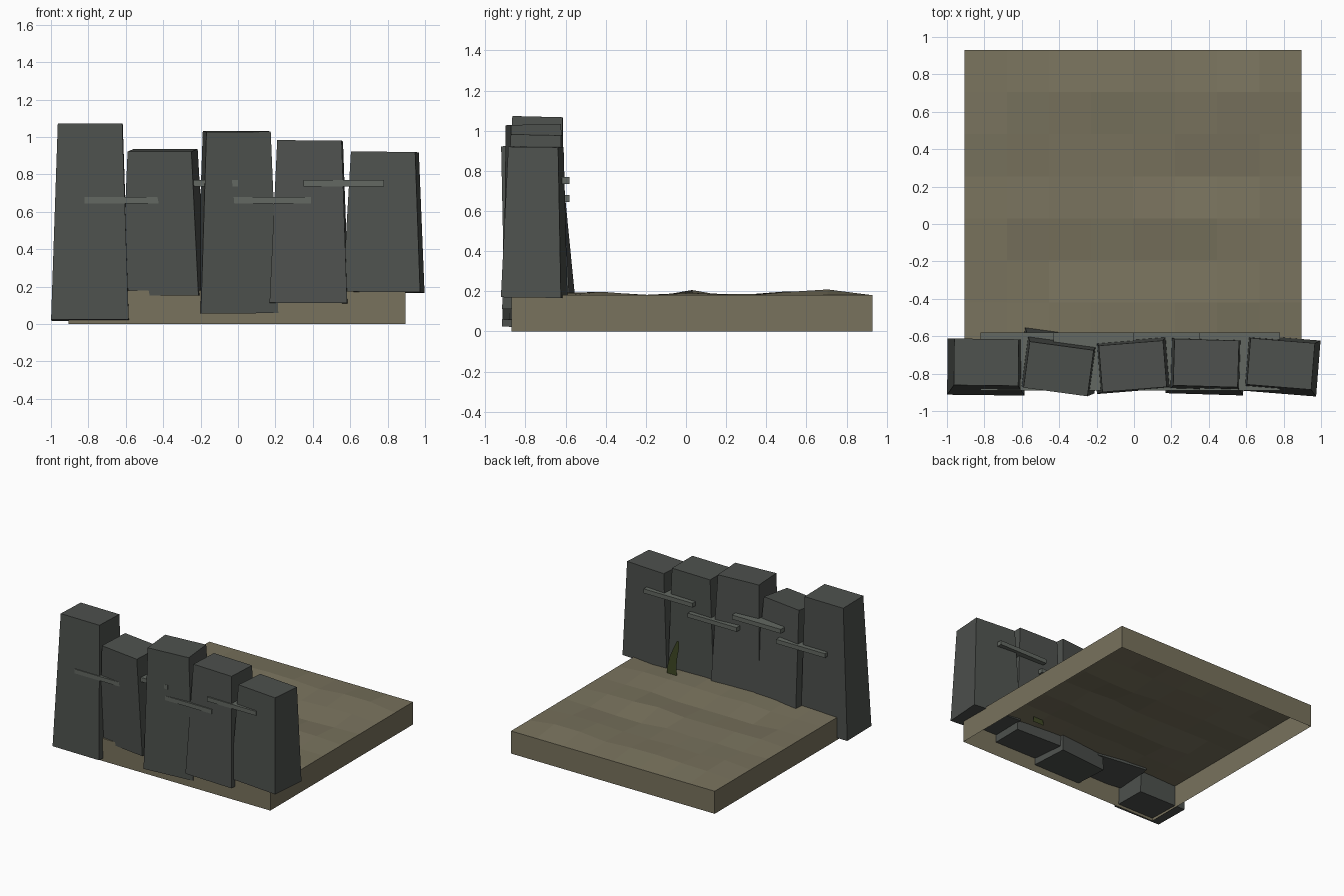
import bpy, bmesh, random
from mathutils import Matrix, Euler

if "Cube" in bpy.data.objects:
    bpy.data.objects.remove(bpy.data.objects["Cube"])

random.seed(4)


def material(name, rgb):
    m = bpy.data.materials.new(name)
    m.diffuse_color = (*rgb, 1)
    m.use_nodes = True
    m.node_tree.nodes["Principled BSDF"].inputs["Base Color"].default_value = m.diffuse_color
    return m


def finish(name, bm, mat, fix_normals=True):
    if fix_normals:
        bmesh.ops.recalc_face_normals(bm, faces=bm.faces)
    me = bpy.data.meshes.new(name)
    bm.to_mesh(me)
    bm.free()
    me.materials.append(mat)
    ob = bpy.data.objects.new(name, me)
    bpy.context.collection.objects.link(ob)
    return ob


soil = material("soil", (0.19, 0.17, 0.11))
stone = material("dark_stone", (0.075, 0.082, 0.075))
bar = material("grey_bar", (0.125, 0.14, 0.122))
green = material("grass_green", (0.05, 0.065, 0.018))

# Ground: gently uneven grid with a skirt, open underneath
N, x0, y0, size = 8, -0.905, -0.87, 1.8
row_peak = [0.18, 0.195, 0.20, 0.187, 0.208, 0.188, 0.205, 0.21, 0.18]
bm = bmesh.new()
grid = []
for j in range(N + 1):
    row = []
    for i in range(N + 1):
        edge = i in (0, N) or j in (0, N)
        z = 0.18 if edge else row_peak[j] - random.uniform(0, 0.025)
        row.append(bm.verts.new((x0 + size * i / N, y0 + size * j / N, z)))
    grid.append(row)
for j in range(N):
    for i in range(N):
        bm.faces.new((grid[j][i], grid[j][i + 1], grid[j + 1][i + 1], grid[j + 1][i]))
rim = [e for e in bm.edges if e.is_boundary]
skirt = bmesh.ops.extrude_edge_only(bm, edges=rim)["geom"]
for v in skirt:
    if isinstance(v, bmesh.types.BMVert):
        v.co.z = 0
finish("ground", bm, soil)

# Stone slabs: tapered blocks sharing one centre height, each slightly turned
# x, height, lean about x, roll about y, turn about z
slabs = [
    (-0.79, 1.05, -0.025, 0.0, -0.012),
    (-0.40, 0.77, 0.06, 0.0, -0.135),
    (-0.005, 0.97, 0.018, -0.005, 0.08),
    (0.383, 0.87, -0.02, 0.005, -0.03),
    (0.782, 0.75, -0.012, 0.008, -0.08),
]
for k, (x, h, lean, roll, turn) in enumerate(slabs):
    bm = bmesh.new()
    bmesh.ops.create_cube(bm, size=1)
    for v in bm.verts:
        taper = 0.83 if v.co.z > 0 else 1
        v.co.x *= 0.415 * taper
        v.co.y *= 0.30 * taper
        v.co.z *= h
    rot = Euler((lean, roll, turn)).to_matrix().to_4x4()
    bm.transform(Matrix.Translation((x, -0.752, 0.545)) @ rot)
    finish(f"stone_slab_{k + 1}", bm, stone)

# Cross bars: flat planks passing through each neighbouring pair
for k in range(4):
    bm = bmesh.new()
    bmesh.ops.create_cube(bm, size=1)
    place = Matrix.Translation((-0.605 + 0.39 * k, -0.735, 0.752 if k % 2 else 0.662))
    bm.transform(place @ Matrix.Diagonal((0.432, 0.31, 0.034, 1)))
    finish(f"cross_bar_{k + 1}", bm, bar)

# Grass blade: flat tapering strip behind the slabs
bm = bmesh.new()
pairs = []
for z, c, w in [(0.15, 0.48, 0.10), (0.24, 0.485, 0.08), (0.33, 0.47, 0.065),
                (0.41, 0.445, 0.045), (0.47, 0.43, 0.015)]:
    pairs.append([bm.verts.new((c + s * w / 2, -0.513, z)) for s in (-1, 1)])
for a, b in zip(pairs, pairs[1:]):
    bm.faces.new((a[1], a[0], b[0], b[1]))
finish("grass_blade", bm, green, False)
